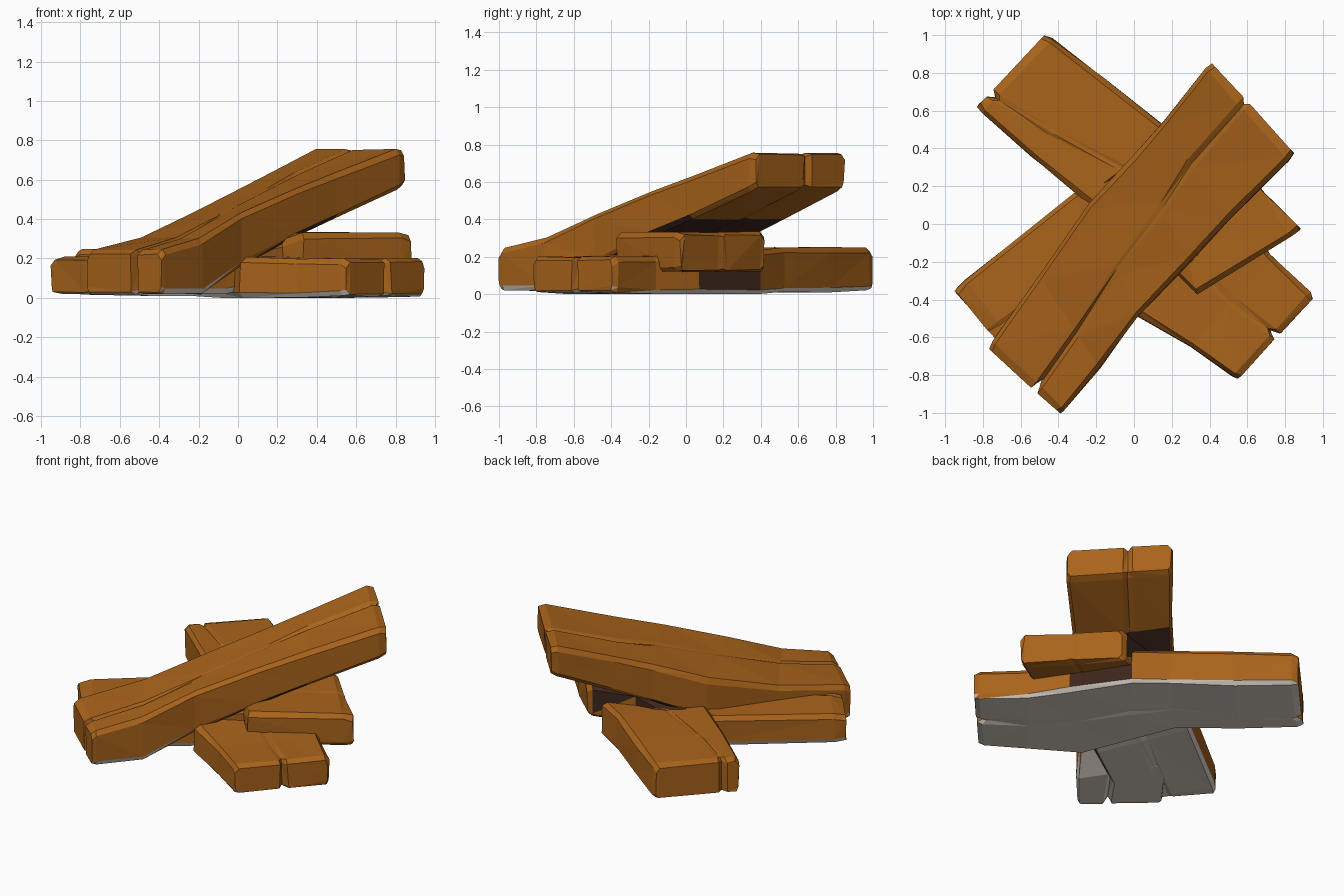
import bpy, bmesh, random
from mathutils import Vector

if "Cube" in bpy.data.objects:
    bpy.data.objects.remove(bpy.data.objects["Cube"])

random.seed(4)


def material(name, rgb):
    m = bpy.data.materials.new(name)
    m.diffuse_color = (*rgb, 1)
    m.use_nodes = True
    m.node_tree.nodes["Principled BSDF"].inputs["Base Color"].default_value = m.diffuse_color
    return m


WOOD = material("warm_wood", (0.40, 0.127, 0.011))
CHAR = material("charred_wood", (0.046, 0.019, 0.012))
ASH = material("ash_grey", (0.70, 0.63, 0.56))


def ring(st, inset=0.0, along=Vector((0, 0, 0)), notch=0.0, push=0.0):
    """Chamfered plank cross-section with a split groove at fraction g."""
    (lx, ly), (rx, ry), zb, zt, g, d = st
    L, R = Vector((lx, ly, 0)), Vector((rx, ry, 0))
    zb, zt = zb + inset * 0.5, zt - inset
    lo, hi = inset, 1 - inset
    pts = [(lo, zt - 0.03), (lo + 0.04, zt), (g - 0.04, zt), (g, zt - d),
           (g + 0.04, zt - 0.004), (hi - 0.04, zt), (hi, zt - 0.03),
           (hi, zb + 0.025), (hi - 0.03, zb), (g + 0.05, zb), (g, zb + d * 0.6),
           (g - 0.05, zb), (lo + 0.03, zb), (lo, zb + 0.025)]
    out = []
    for u, z in pts:
        p = L.lerp(R, u) - along * push
        p.z = z + random.uniform(-0.003, 0.003)
        if abs(u - g) < 0.001:
            p += along * notch
        p.x += random.uniform(-0.005, 0.005)
        p.y += random.uniform(-0.005, 0.005)
        p.z = max(p.z, 0)
        out.append(p)
    return out


def between(a, b, t):
    mix = lambda p, q: p + (q - p) * t
    return (tuple(mix(p, q) for p, q in zip(a[0], b[0])),
            tuple(mix(p, q) for p, q in zip(a[1], b[1])),
            *(mix(p, q) for p, q in zip(a[2:], b[2:])))


def plank(name, stations, notches, is_char):
    # loft through the stations, with a bevelled ring at each end
    first, last = stations[0], stations[-1]

    def mid(s):
        return Vector((s[0][0] + s[1][0], s[0][1] + s[1][1], 0)) / 2
    inward0 = (mid(stations[1]) - mid(first)).normalized()
    inward1 = (mid(stations[-2]) - mid(last)).normalized()
    rings = [ring(first, 0.018, inward0, notches[0], 0.008),
             ring(between(first, stations[1], 0.08), 0, inward0, notches[0] * 0.6)]
    rings += [ring(s) for s in stations[1:-1]]
    rings += [ring(between(last, stations[-2], 0.08), 0, inward1, notches[1] * 0.6),
              ring(last, 0.018, inward1, notches[1], 0.008)]
    bm = bmesh.new()
    vs = [[bm.verts.new(p) for p in r] for r in rings]
    n = len(vs[0])
    for a, b in zip(vs, vs[1:]):
        for i in range(n):
            bm.faces.new((a[i], a[(i + 1) % n], b[(i + 1) % n], b[i]))
    # end grain: two halves either side of the split
    for r in (vs[0], vs[-1]):
        bm.faces.new([r[i] for i in (0, 1, 2, 3, 10, 11, 12, 13)])
        bm.faces.new([r[i] for i in (3, 4, 5, 6, 7, 8, 9, 10)])
    bmesh.ops.recalc_face_normals(bm, faces=bm.faces)
    bmesh.ops.triangulate(bm, faces=bm.faces)
    bm.normal_update()
    # grey ash on the ground side, char near the fire
    for f in bm.faces:
        c = f.calc_center_median()
        if f.normal.z < -0.35 and c.z < 0.085:
            f.material_index = 2
        elif is_char(c, f.normal):
            f.material_index = 1
    me = bpy.data.meshes.new(name)
    bm.to_mesh(me)
    bm.free()
    for m in (WOOD, CHAR, ASH):
        me.materials.append(m)
    ob = bpy.data.objects.new(name, me)
    bpy.context.collection.objects.link(ob)
    return ob


# each station: left edge, right edge, bottom z, top z, split position, split depth
plank("base_plank", [
    ((-0.46, 1.00), (-0.83, 0.61), 0.02, 0.25, 0.80, 0.008),
    ((-0.16, 0.77), (-0.54, 0.36), 0.01, 0.25, 0.70, 0.002),
    ((0.15, 0.53), (-0.24, 0.11), 0.01, 0.25, 0.55, 0.004),
    ((0.35, 0.40), (-0.10, -0.20), 0.0, 0.235, 0.5, 0.01),
    ((0.57, 0.07), (0.01, -0.48), 0.0, 0.21, 0.5, 0.01),
    ((0.72, -0.16), (0.30, -0.65), 0.0, 0.20, 0.5, 0.006),
    ((0.95, -0.38), (0.54, -0.82), 0.01, 0.20, 0.48, 0.015),
], (0.04, 0.05),
    lambda c, n: n.x + n.y > 0.5 and 0.36 < c.x < 0.6 and c.z < 0.2)

plank("middle_plank", [
    ((-0.95, -0.34), (-0.56, -0.80), 0.02, 0.21, 0.5, 0.01),
    ((-0.32, 0.16), (-0.06, -0.44), 0.02, 0.22, 0.5, 0.0),
    ((0.00, 0.32), (0.23, -0.26), 0.09, 0.29, 0.5, 0.0),
    ((0.14, 0.34), (0.33, -0.37), 0.12, 0.33, 0.5, 0.0),
    ((0.43, 0.42), (0.88, -0.04), 0.12, 0.335, 0.5, 0.006),
], (0.0, 0.0),
    lambda c, n: n.y - n.x > 0.5 and -0.2 < c.x < 0.41 and c.z > 0.2)

plank("leaning_plank", [
    ((-0.77, -0.65), (-0.38, -1.00), 0.02, 0.24, 0.64, 0.03),
    ((-0.50, -0.27), (-0.18, -0.76), 0.02, 0.305, 0.62, 0.025),
    ((-0.24, 0.11), (0.02, -0.49), 0.16, 0.43, 0.58, 0.006),
    ((0.00, 0.37), (0.30, -0.20), 0.31, 0.555, 0.5, 0.004),
    ((0.15, 0.54), (0.50, 0.02), 0.40, 0.635, 0.43, 0.02),
    ((0.40, 0.85), (0.85, 0.36), 0.565, 0.765, 0.42, 0.015),
], (0.07, 0.015),
    lambda c, n: n.z < -0.6 and c.z < 0.4)
